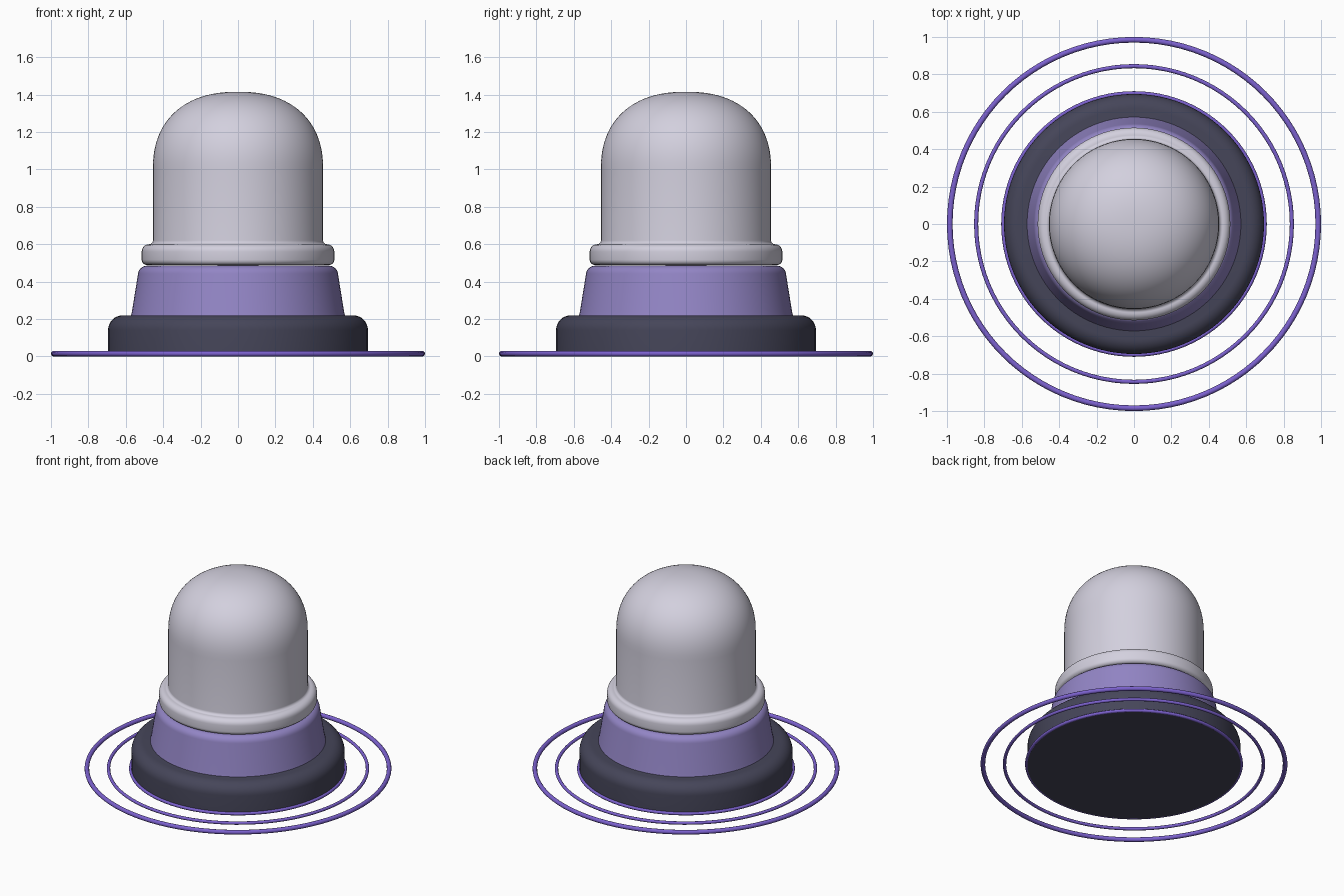
import bpy
import math

cube = bpy.data.objects.get("Cube")
if cube:
    bpy.data.objects.remove(cube, do_unlink=True)


def material(name, rgb):
    mat = bpy.data.materials.new(name)
    mat.use_nodes = True
    mat.diffuse_color = (*rgb, 1)
    mat.node_tree.nodes["Principled BSDF"].inputs["Base Color"].default_value = (*rgb, 1)
    return mat


pale_grey = material("pale grey", (0.65, 0.63, 0.73))
lavender = material("lavender", (0.29, 0.235, 0.56))
charcoal = material("charcoal", (0.06, 0.06, 0.10))
violet = material("violet", (0.20, 0.12, 0.62))


def arc(cx, cz, rx, rz, start, end, steps=8, power=2):
    """Points along a rounded corner in the (radius, height) plane."""
    points = []
    for i in range(steps + 1):
        a = math.radians(start + (end - start) * i / steps)
        c, s = math.cos(a), math.sin(a)
        points.append((cx + rx * math.copysign(abs(c) ** (2 / power), c),
                       cz + rz * math.copysign(abs(s) ** (2 / power), s)))
    return points


def lathe(name, profile, mat, sides=96):
    """Spin a bottom-to-top profile about z; ends on the axis close to a fan."""
    verts, rings, faces = [], [], []
    for r, z in profile:
        count = 1 if r < 1e-4 else sides
        rings.append([len(verts) + i for i in range(count)])
        for i in range(count):
            a = math.tau * i / sides
            verts.append((r * math.cos(a), r * math.sin(a), z))
    for low, high in zip(rings, rings[1:]):
        for i in range(sides):
            j = (i + 1) % sides
            quad = [low[i % len(low)], low[j % len(low)],
                    high[j % len(high)], high[i % len(high)]]
            faces.append(list(dict.fromkeys(quad)))
    mesh = bpy.data.meshes.new(name)
    mesh.from_pydata(verts, [], faces)
    mesh.materials.append(mat)
    obj = bpy.data.objects.new(name, mesh)
    bpy.context.collection.objects.link(obj)
    smooth(obj)
    return obj


def smooth(obj):
    bpy.ops.object.select_all(action="DESELECT")
    obj.select_set(True)
    bpy.context.view_layer.objects.active = obj
    bpy.ops.object.shade_smooth_by_angle(angle=math.radians(40))


# Wide foot with a rounded upper edge
lathe("base", [(0, 0.005), (0.695, 0.005)]
      + arc(0.615, 0.14, 0.08, 0.08, 0, 90) + [(0, 0.22)], charcoal)

# Tapered skirt
lathe("skirt", [(0, 0.21), (0.574, 0.21), (0.567, 0.24)]
      + arc(0.488, 0.435, 0.047, 0.05, 8, 90) + [(0, 0.485)], lavender)

# Domed cap with its rolled collar and small fillet
lathe("dome", [(0, 0.487)]
      + arc(0.487, 0.517, 0.028, 0.028, -90, 0, 6)
      + arc(0.475, 0.56, 0.04, 0.04, 0, 90, 6)
      + arc(0.475, 0.62, 0.02, 0.02, 270, 180, 6)
      + arc(0, 1.0, 0.455, 0.415, 0, 90, 24, 2.3), pale_grey)

# Flat rings spreading out on the ground
for name, radius, thickness in (("inner_ring", 0.699, 0.011),
                                ("middle_ring", 0.844, 0.011),
                                ("outer_ring", 0.985, 0.015)):
    bpy.ops.mesh.primitive_torus_add(
        major_radius=radius, minor_radius=thickness, major_segments=96,
        minor_segments=12, location=(0, 0, 0.015))
    ring = bpy.context.object
    ring.name = name
    ring.data.materials.append(violet)
    smooth(ring)
